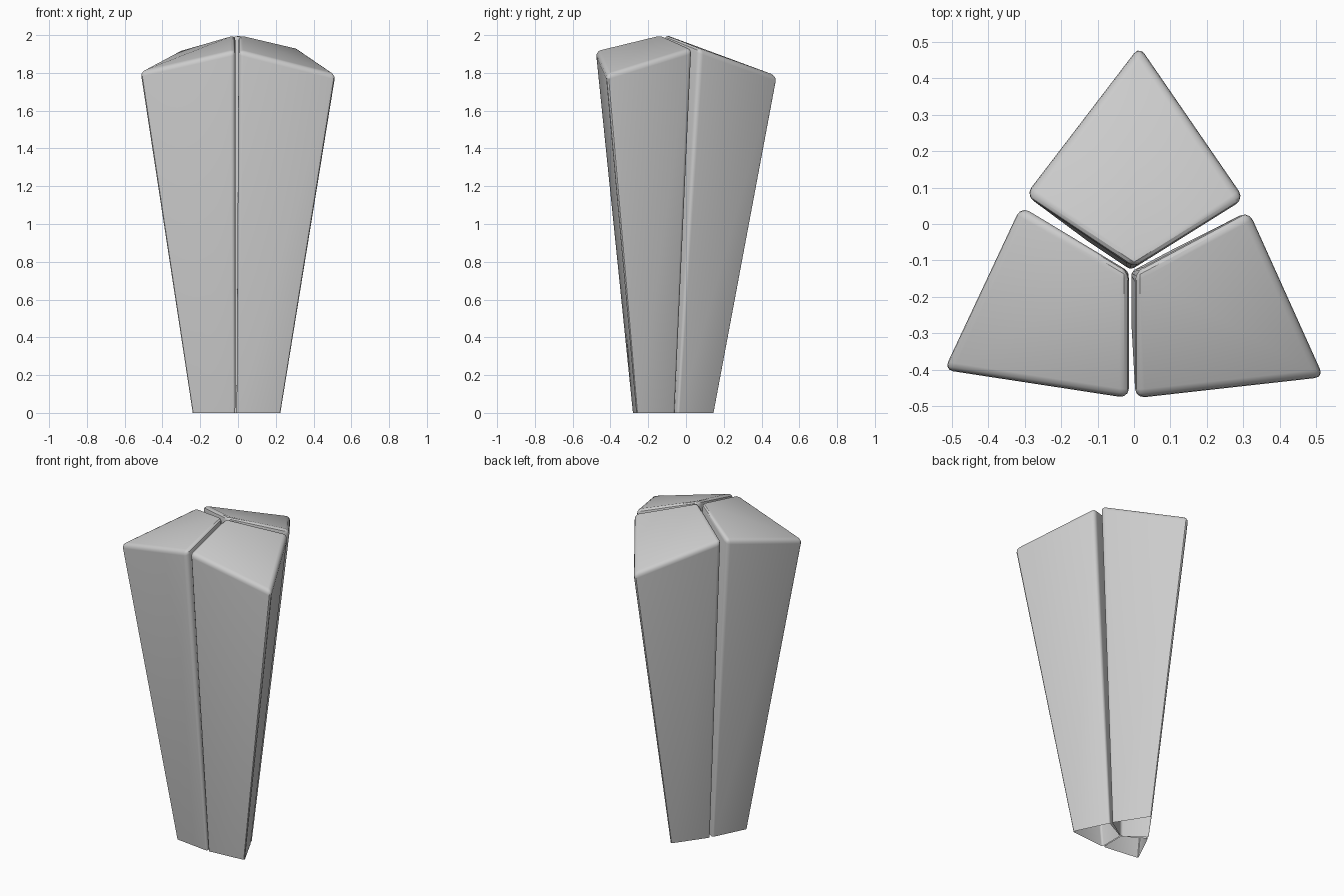
import bpy, bmesh, math

if "Cube" in bpy.data.objects:
    bpy.data.objects.remove(bpy.data.objects["Cube"])

# Shared taper: every shard shrinks toward one vertical axis near the base
AXIS = (-0.015, -0.13)


def taper(z):
    return 0.45 + 0.55 * z / 1.8


def scaled(x, y, k):
    return AXIS[0] + (x - AXIS[0]) * k, AXIS[1] + (y - AXIS[1]) * k


def shard(name, corners):
    """Four-sided open-bottomed shard with softened edges, tapering downward."""
    bm = bmesh.new()
    top, base = [], []
    for x, y, z in corners:
        px, py = scaled(x, y, 1 / taper(z))
        top.append(bm.verts.new((px, py, z)))
        base.append(bm.verts.new((px, py, 0)))
    bm.faces.new(top)
    for i in range(4):
        j = (i + 1) % 4
        bm.faces.new((base[i], base[j], top[j], top[i]))
    bmesh.ops.recalc_face_normals(bm, faces=bm.faces)
    edges = [e for e in bm.edges if not e.is_boundary]
    bmesh.ops.bevel(bm, geom=edges, offset=0.026, offset_type='OFFSET',
                    segments=3, profile=0.5, affect='EDGES')
    for v in bm.verts:
        v.co.x, v.co.y = scaled(v.co.x, v.co.y, taper(v.co.z))
    mesh = bpy.data.meshes.new(name)
    bm.to_mesh(mesh)
    bm.free()
    obj = bpy.data.objects.new(name, mesh)
    bpy.context.collection.objects.link(obj)
    bpy.ops.object.select_all(action='DESELECT')
    obj.select_set(True)
    bpy.context.view_layer.objects.active = obj
    bpy.ops.object.shade_smooth_by_angle(angle=math.radians(35))


# Top corners, counter-clockwise from the inner peak
shard("back_shard", [(0.0, -0.12, 2.007), (0.305, 0.07, 1.93),
                     (0.015, 0.492, 1.78), (-0.3, 0.08, 1.92)])
shard("left_shard", [(-0.014, -0.13, 2.007), (-0.312, 0.05, 1.915),
                     (-0.524, -0.402, 1.805), (-0.014, -0.48, 1.92)])
shard("right_shard", [(0.003, -0.13, 2.007), (0.003, -0.48, 1.92),
                      (0.524, -0.422, 1.79), (0.317, 0.037, 1.93)])
